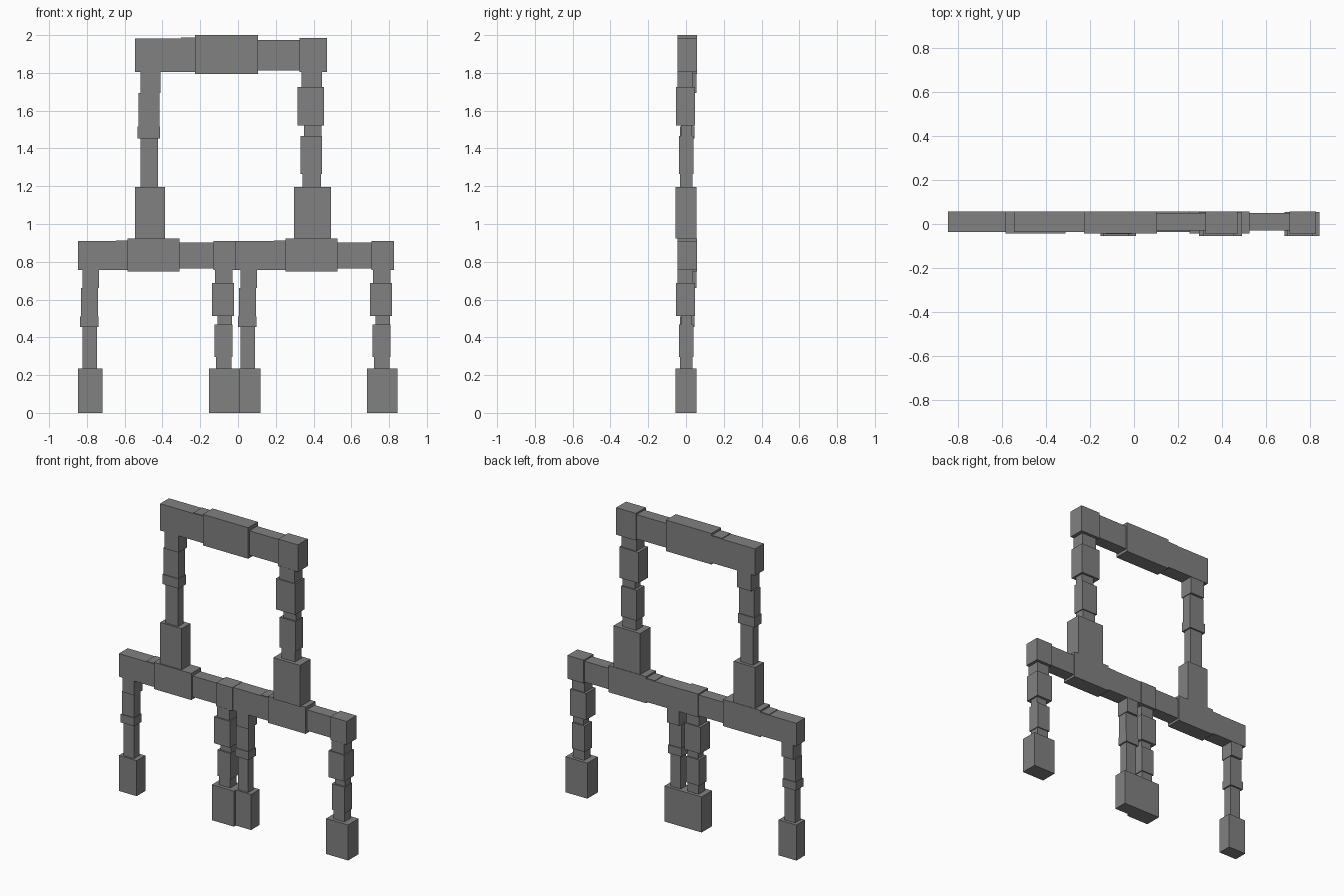
import bpy

# Remove the default cube only
cube = bpy.data.objects.get("Cube")
if cube:
    bpy.data.objects.remove(cube, do_unlink=True)

stone = bpy.data.materials.new("grey stone")
stone.use_nodes = True
GREY = (0.22, 0.22, 0.22, 1)
stone.diffuse_color = GREY
stone.node_tree.nodes["Principled BSDF"].inputs["Base Color"].default_value = GREY

# One arch, measured from its left edge: name, x range, y range, z range
BLOCKS = [
    # narrow pillar
    ("narrow_base", 0, .13, -.035, .055, 0, .235),
    ("narrow_shaft", .024, .1, -.022, .035, .235, .457),
    ("narrow_collar", .011, .109, -.032, .045, .455, .51),
    ("narrow_block", .016, .106, -.027, .04, .51, .661),
    ("narrow_capital", .024, .11, -.034, .055, .661, .76),
    # wide pillar
    ("wide_base", .694, .855, -.055, .055, 0, .235),
    ("wide_lower_neck", .731, .812, -.032, .034, .235, .295),
    ("wide_lower_block", .723, .817, -.038, .041, .295, .467),
    ("wide_middle_neck", .738, .814, -.027, .032, .467, .513),
    ("wide_upper_block", .709, .825, -.054, .047, .513, .688),
    ("wide_top_neck", .726, .817, -.046, .038, .688, .76),
    # lintel
    ("lintel_left", 0, .265, -.036, .057, .757, .909),
    ("lintel_inner", .2, .265, -.034, .055, .762, .913),
    ("lintel_keystone", .262, .536, -.044, .058, .748, .924),
    ("lintel_right", .535, .72, -.03, .051, .764, .902),
    ("lintel_end", .718, .837, -.045, .058, .757, .911),
]


def block(name, x0, x1, y0, y1, z0, z1):
    bpy.ops.mesh.primitive_cube_add(
        size=1, location=((x0 + x1) / 2, (y0 + y1) / 2, (z0 + z1) / 2))
    ob = bpy.context.object
    ob.name = name
    ob.scale = (x1 - x0, y1 - y0, z1 - z0)
    bpy.ops.object.transform_apply(location=False, rotation=False, scale=True)
    ob.data.materials.append(stone)


def arch(prefix, x, z, sx=1, sz=1):
    for name, x0, x1, y0, y1, z0, z1 in BLOCKS:
        block(prefix + "_" + name, x + x0 * sx, x + x1 * sx, y0, y1,
              z + z0 * sz, z + z1 * sz)


# Two small arches side by side carry a larger one
arch("right_arch", -.847, 0)
arch("left_arch", -.01, 0)
arch("upper_arch", -.545, .922, 1.213, 1.166)
